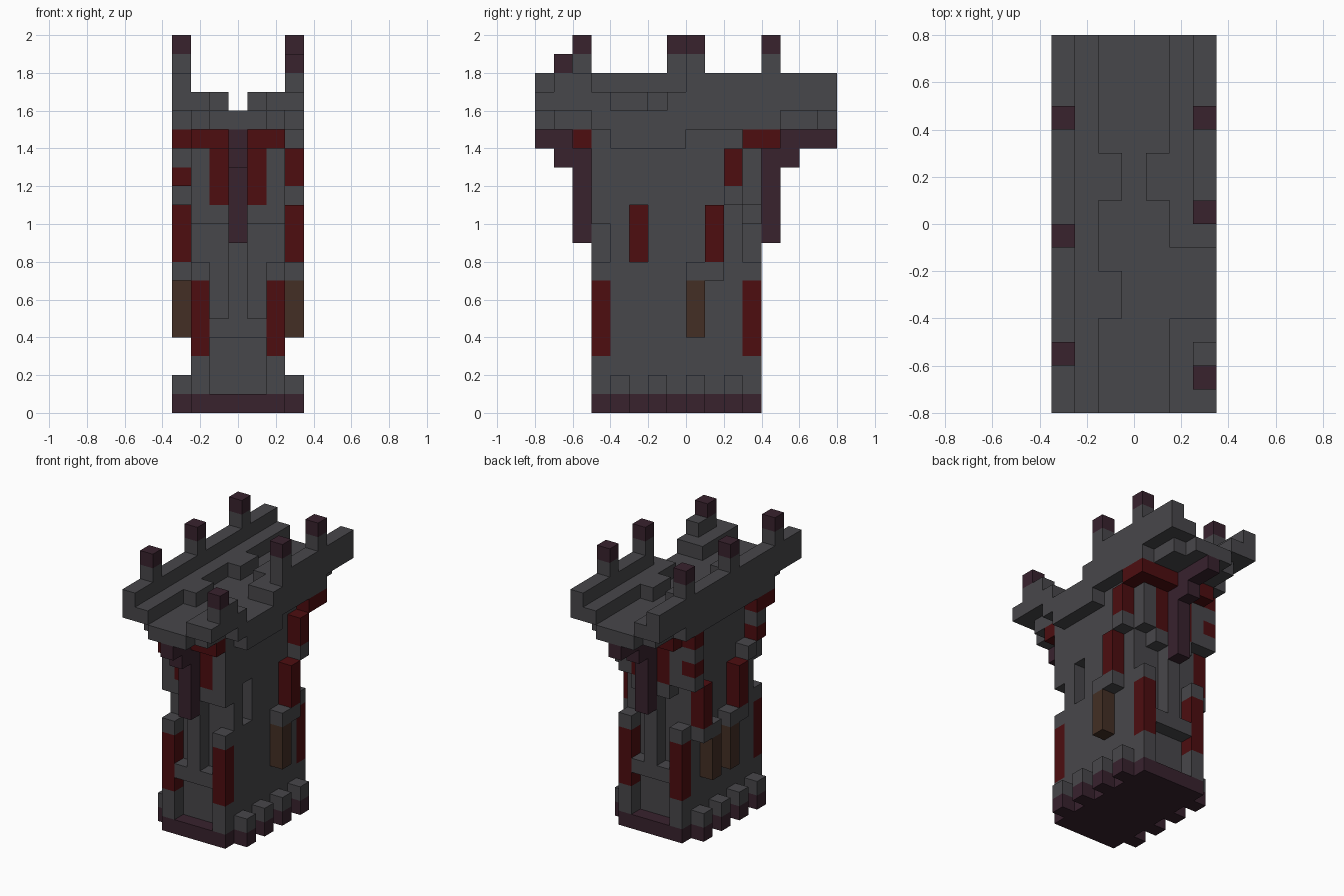
import bpy, bmesh
from mathutils import Vector

if "Cube" in bpy.data.objects:
    bpy.data.objects.remove(bpy.data.objects["Cube"], do_unlink=True)

U = 0.1          # edge of one block
cells = {}       # block position -> (part, colour)


def material(name, rgb):
    m = bpy.data.materials.new(name)
    m.use_nodes = True
    m.diffuse_color = (*rgb, 1)
    bsdf = m.node_tree.nodes["Principled BSDF"]
    bsdf.inputs["Base Color"].default_value = (*rgb, 1)
    bsdf.inputs["Roughness"].default_value = 0.9
    return m


MATS = {
    "stone": material("grey stone", (0.064, 0.063, 0.069)),
    "plum": material("dark plum", (0.040, 0.016, 0.027)),
    "red": material("deep red", (0.074, 0.004, 0.005)),
    "brown": material("dark brown", (0.056, 0.028, 0.018)),
}


def fill(part, colour, x, y, z):
    """Fill blocks: x inclusive, y and z half open; colour None carves."""
    for i in range(x[0], x[1] + 1):
        for j in range(*y):
            for k in range(*z):
                if colour:
                    cells[i, j, k] = (part, colour)
                else:
                    cells.pop((i, j, k), None)


def block(part, colour, x, y, z0, z1):
    fill(part, colour, (x, x), (y, y + 1), (z0, z1))


# Foot and shaft
fill("base_plate", "plum", (-2, 2), (-5, 4), (0, 1))
fill("shaft", "stone", (-2, 2), (-5, 4), (1, 15))

# Side feet
for s in (-3, 3):
    for y in range(-4, 4, 2):
        block("base_plate", "plum", s, y, 0, 1)
        block("side_feet", "stone", s, y, 1, 2)

# Front and back faces: recessed panel, slots, corner pillars, red panels
for y, out, notch in ((-5, -1, 10), (3, 1, 11)):
    fill("", None, (-1, 1), (y, y + 1), (1, 4))
    for s in (-1, 1):
        block("", None, s, y, 5, 10)
        block("", None, 2 * s, y, 8, notch)
        block("corner_inlays", "red", 2 * s, y, 3, 7)
        block("end_panels", "red", s, y, 11, 15)
        for x in (s, 2 * s):
            block("end_panels", "red", x, y + out, 14, 15)
    # Hanging bracket
    block("hanging_brackets", "plum", 0, y + out, 9, 15)
    block("hanging_brackets", "plum", 0, y + 2 * out, 13, 15)
    tip = y + 3 * out
    block("hanging_brackets", "plum", 0, tip, 14, 15)
    block("hanging_brackets", "plum", 0, 7 if out > 0 else tip, 14, 15)

# Window slit on one side
block("", None, 2, -3, 8, 11)
block("window_back", "red", 1, -3, 8, 11)

# Climbing strips on the sides: x, y, bottom, top, colour
STRIPS = [
    (3, 0, 4, 7, "brown"), (3, 0, 7, 8, "stone"), (3, 1, 7, 8, "stone"),
    (3, 1, 8, 11, "red"), (3, 2, 11, 12, "stone"), (3, 2, 12, 14, "red"),
    (3, 3, 14, 15, "red"), (3, 4, 14, 15, "red"),
    (-3, 1, 4, 7, "brown"), (-3, 1, 7, 8, "stone"), (-3, 2, 7, 8, "stone"),
    (-3, 2, 8, 11, "red"), (-3, 3, 11, 12, "stone"), (-3, 3, 12, 13, "red"),
    (-3, 3, 13, 14, "stone"), (-3, 3, 14, 15, "red"),
    (-3, -1, 4, 7, "brown"), (-3, -1, 7, 8, "stone"), (-3, -2, 7, 8, "stone"),
    (-3, -2, 8, 11, "red"), (-3, -3, 11, 12, "stone"), (-3, -4, 12, 13, "red"),
    (-3, -4, 13, 14, "stone"), (-3, -5, 14, 15, "red"), (-3, -4, 14, 15, "red"),
]
for x, y, z0, z1, colour in STRIPS:
    block("climbing_strips", colour, x, y, z0, z1)
fill("corbel", "stone", (3, 3), (-4, 0), (14, 15))

# Platform slab, stepped towards the ends
for half, reach in ((1, 8), (2, 7), (3, 5)):
    fill("platform", "stone", (-half, half), (-reach, reach), (15, 16))

# Left and right parapets with inner ledges
for s in (-1, 1):
    for x, top in ((2, 17), (3, 18)):
        fill("parapets", "stone", (s * x, s * x), (-8, 8), (16, top))
    block("parapets", "stone", s, 1, 16, 17)
    block("parapets", "stone", s, 2, 16, 17)
fill("parapets", "stone", (-1, -1), (-4, -2), (16, 17))

# Broken stretch of the parapet
fill("", None, (2, 3), (-4, -1), (16, 18))
for y in (-8, -5, -1):
    block("", None, 3, y, 17, 18)
fill("platform", "stone", (2, 3), (-4, -1), (15, 16))

# Merlons
for x, y in ((-3, -6), (-3, -1), (-3, 4), (3, 0), (3, 4)):
    block("merlon_posts", "stone", x, y, 18, 19)
    block("merlon_caps", "plum", x, y, 19, 20)
block("merlon_caps", "plum", 3, -7, 18, 19)


# Turn each part into one mesh made of its exposed faces
DIRS = [Vector(d) for d in
        ((1, 0, 0), (-1, 0, 0), (0, 1, 0), (0, -1, 0), (0, 0, 1), (0, 0, -1))]


def build(part):
    bm = bmesh.new()
    used = sorted({c for p, c in cells.values() if p == part})
    for pos, (p, colour) in cells.items():
        if p != part:
            continue
        centre = Vector(pos) + Vector((0, 0.5, 0.5))
        for d in DIRS:
            if tuple(int(v) for v in Vector(pos) + d) in cells:
                continue
            u = Vector((d.y, d.z, d.x))
            v = d.cross(u)
            quad = [centre + (d + a * u + b * v) / 2
                    for a, b in ((1, 1), (-1, 1), (-1, -1), (1, -1))]
            face = bm.faces.new([bm.verts.new(q * U) for q in quad])
            face.material_index = used.index(colour)
    bmesh.ops.remove_doubles(bm, verts=bm.verts, dist=0.001)
    bmesh.ops.dissolve_limit(bm, angle_limit=0.01, verts=bm.verts,
                             edges=bm.edges, delimit={'MATERIAL'})
    mesh = bpy.data.meshes.new(part)
    bm.to_mesh(mesh)
    bm.free()
    for colour in used:
        mesh.materials.append(MATS[colour])
    bpy.context.collection.objects.link(bpy.data.objects.new(part, mesh))


for part in sorted({p for p, c in cells.values()}):
    build(part)
